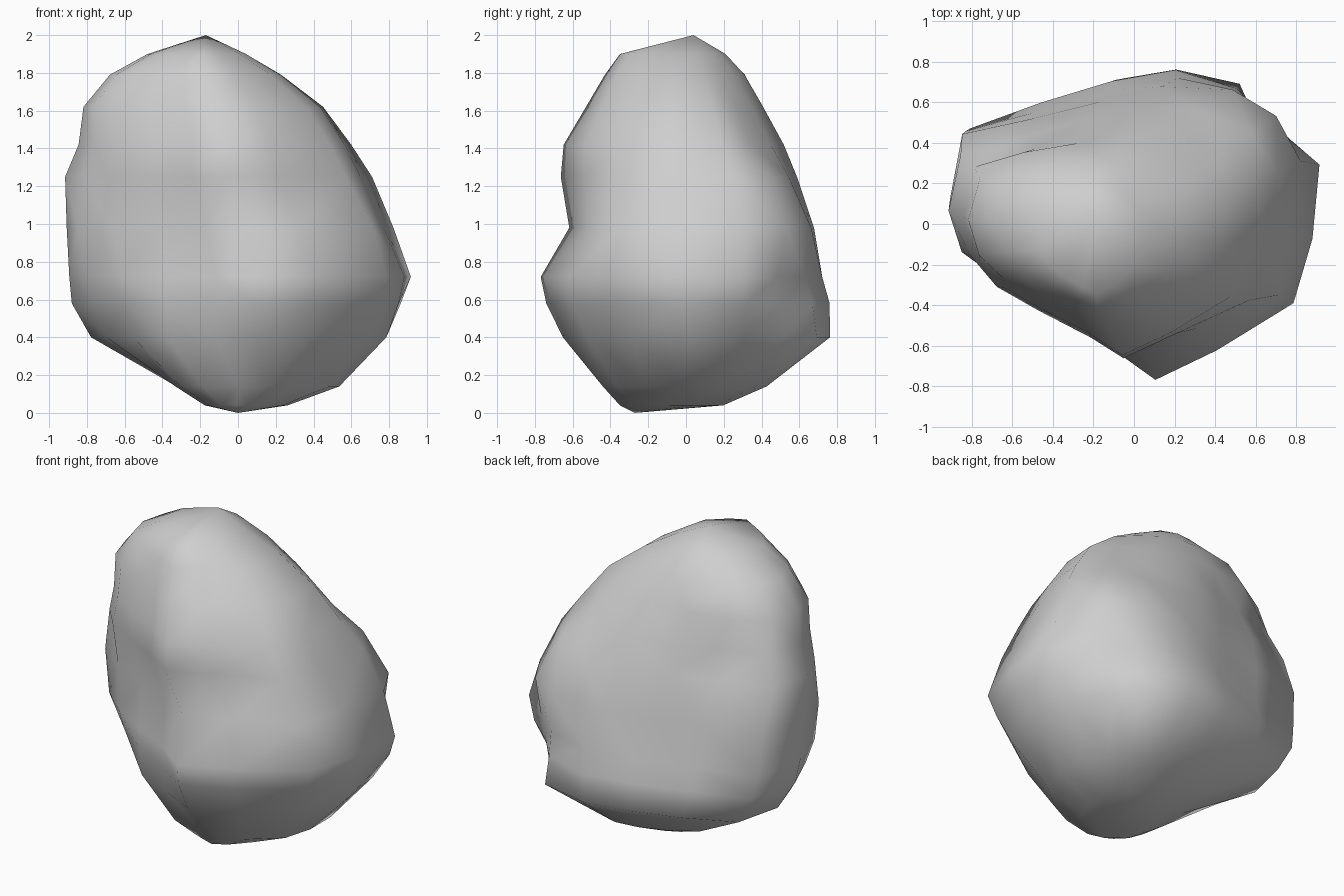
import bpy, bmesh, math
from mathutils import Vector

cube = bpy.data.objects.get("Cube")
if cube:
    bpy.data.objects.remove(cube, do_unlink=True)

# Plan outline of the boulder in a unit box, anticlockwise
PLAN = [(1, .43), (.75, .68), (.55, .87), (.22, 1), (-.13, .92), (-.52, .78),
        (-.92, .6), (-1, .17), (-.9, -.2), (-.7, -.42), (-.42, -.6), (-.14, -.78),
        (.1, -1), (.43, -.8), (.84, -.48), (.95, -.06)]

# Sections: height, x range, y range
SECTIONS = [(.04, -.15, .27, -.33, .2), (.14, -.32, .55, -.43, .43),
            (.4, -.78, .82, -.65, .76), (.58, -.88, .89, -.74, .76),
            (.72, -.89, .92, -.77, .72), (.98, -.9, .79, -.65, .67),
            (1.25, -.92, .66, -.68, .59), (1.42, -.85, .59, -.65, .52),
            (1.62, -.82, .46, -.53, .41), (1.79, -.68, .24, -.43, .31),
            (1.9, -.48, .05, -.35, .21)]
BOTTOM = (0, -.27, 0)
TOP = (-.17, .04, 2)

# Local swellings and hollows: centre, radius, push
SHAPING = [((.08, -.62, 1.1), .2, (0, .05, 0)),         # front hollow
           ((-.3, .6, 1.15), .25, (0, -.03, 0)),        # back hollow
           ((.54, .44, 1.12), .25, (.17, .09, 0)),      # back shoulder
           ((.4, .62, 1.05), .2, (.01, .05, 0)),        # back shoulder edge
           ((.74, .4, .42), .2, (-.08, -.05, 0)),       # cut low corner
           ((.45, .7, .36), .2, (.07, .03, 0)),         # low back edge
           ((.68, -.3, 1.08), .28, (.07, -.05, 0)),     # front side shoulder
           ((-.72, -.22, .53), .2, (.04, .03, 0)),      # cut low cheek
           ((-.8, -.17, .95), .2, (-.04, -.02, 0)),     # cheek
           ((-.84, -.18, 1.28), .18, (.04, .02, 0)),    # cut upper cheek
           ((-.2, -.32, .2), .25, (-.12, -.11, 0)),     # low front heel
           ((-.83, .42, .85), .25, (-.02, .05, 0)),     # back corner
           ((-.45, .33, 1.7), .2, (-.04, .06, 0)),      # upper back ridge
           ((-.55, .42, 1.4), .16, (.03, -.03, 0))]     # hollow below ridge


def shaped(co):
    """Move a point by every nearby swelling or hollow."""
    move = Vector()
    for centre, radius, push in SHAPING:
        distance = (co - Vector(centre)).length
        move += Vector(push) * math.exp(-(distance / radius) ** 2)
    return co + move


def section_points(z, x0, x1, y0, y1):
    """Fit the plan outline to one section, rounder towards both ends."""
    roundness = .5 * min(1, abs(z - 1)) ** 2
    for u, v in PLAN:
        p = Vector((u, v))
        p = p.lerp(p.normalized(), roundness)
        yield shaped(Vector(((x0 + x1 + p.x * (x1 - x0)) / 2,
                             (y0 + y1 + p.y * (y1 - y0)) / 2, z)))


def make_material(name, value):
    mat = bpy.data.materials.new(name)
    mat.use_nodes = True
    colour = (value, value, value, 1)
    mat.diffuse_color = colour
    bsdf = mat.node_tree.nodes["Principled BSDF"]
    bsdf.inputs["Base Color"].default_value = colour
    bsdf.inputs["Roughness"].default_value = .9
    return mat


# Boulder skin: stacked sections closed by a fan at each end
bm = bmesh.new()
rings = [[bm.verts.new(p) for p in section_points(*s)] for s in SECTIONS]
count = len(PLAN)
for low, high in zip(rings, rings[1:]):
    for i in range(count):
        j = (i + 1) % count
        bm.faces.new((low[i], low[j], high[j], high[i]))
for ring, tip in ((rings[0], BOTTOM), (rings[-1], TOP)):
    point = bm.verts.new(tip)
    for i in range(count):
        bm.faces.new((ring[i], ring[(i + 1) % count], point))
bmesh.ops.triangulate(bm, faces=bm.faces[:], quad_method='SHORT_EDGE')
bmesh.ops.recalc_face_normals(bm, faces=bm.faces[:])
for face in bm.faces:
    face.smooth = True

mesh = bpy.data.meshes.new("boulder")
bm.to_mesh(mesh)
bm.free()
mesh.materials.append(make_material("stone grey", .62))
boulder = bpy.data.objects.new("boulder", mesh)
bpy.context.collection.objects.link(boulder)
